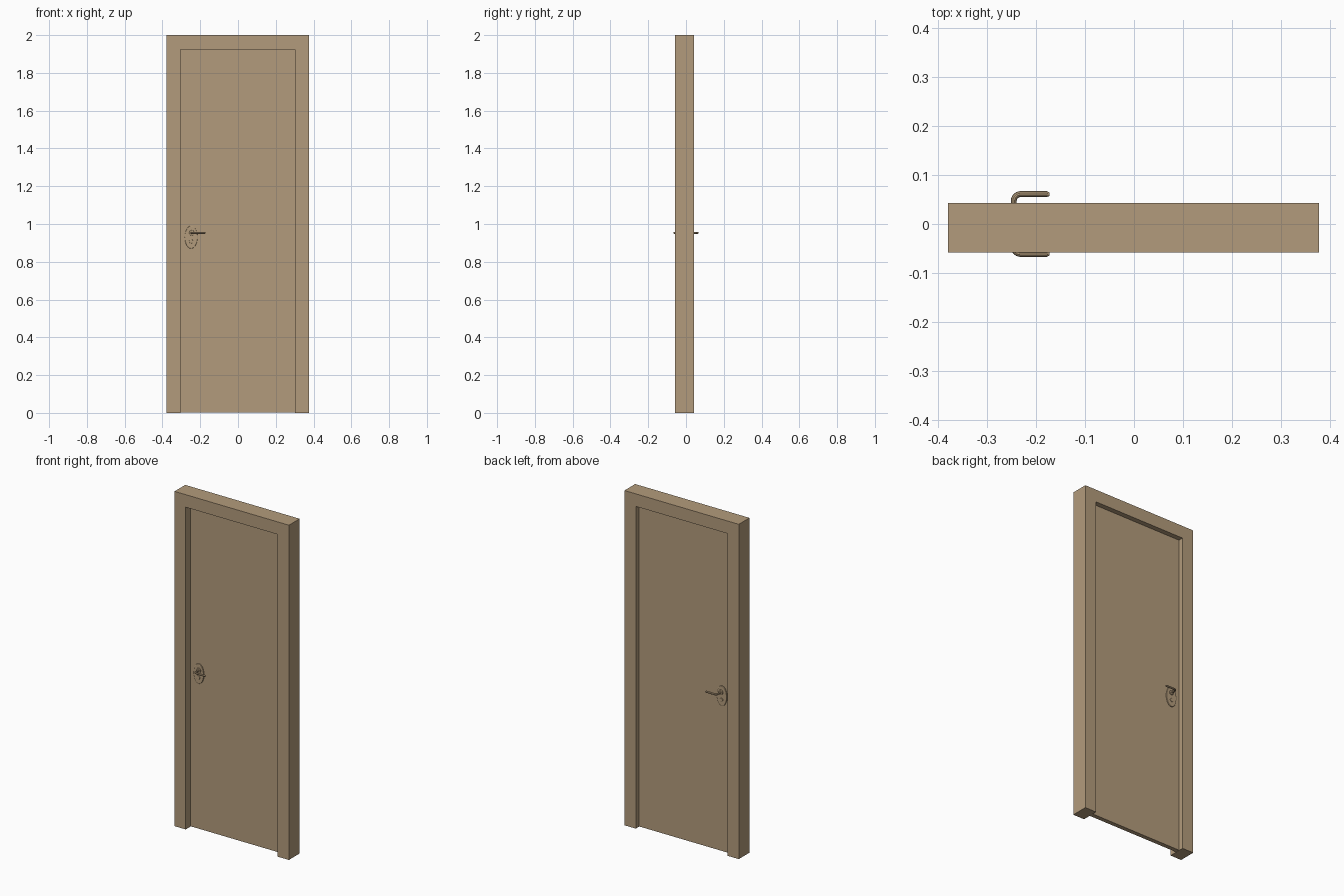
import bpy, bmesh, math

if "Cube" in bpy.data.objects:
    bpy.data.objects.remove(bpy.data.objects["Cube"])

WOOD = (0.45, 0.33, 0.2, 1)
mat = bpy.data.materials.new("wood")
mat.diffuse_color = WOOD
mat.use_nodes = True
mat.node_tree.nodes["Principled BSDF"].inputs["Base Color"].default_value = mat.diffuse_color


def mesh_object(name, bm):
    bmesh.ops.recalc_face_normals(bm, faces=bm.faces)
    me = bpy.data.meshes.new(name)
    bm.to_mesh(me)
    bm.free()
    me.materials.append(mat)
    ob = bpy.data.objects.new(name, me)
    bpy.context.collection.objects.link(ob)
    return ob


def extrude_xz(name, points, y0, y1, bevel=0):
    """Extrude an x-z outline from y0 to y1, optionally rounding its edges."""
    bm = bmesh.new()
    face = bm.faces.new([bm.verts.new((x, y0, z)) for x, z in points])
    out = bmesh.ops.extrude_face_region(bm, geom=[face])
    verts = [v for v in out["geom"] if isinstance(v, bmesh.types.BMVert)]
    bmesh.ops.translate(bm, verts=verts, vec=(0, y1 - y0, 0))
    ob = mesh_object(name, bm)
    if bevel:
        mod = ob.modifiers.new("round", "BEVEL")
        mod.width, mod.segments, mod.limit_method = bevel, 2, "ANGLE"
    return ob


def ellipse(cx, cz, rx, rz, n=32):
    return [(cx + rx * math.cos(2 * math.pi * i / n),
             cz + rz * math.sin(2 * math.pi * i / n)) for i in range(n)]


# Frame: two jambs and a lintel in one upside-down U
extrude_xz("door_frame", [(-0.379, 0), (-0.379, 2), (0.377, 2), (0.377, 0),
                          (0.302, 0), (0.302, 1.925), (-0.305, 1.925), (-0.305, 0)],
           -0.058, 0.043)

# Door leaf, set back between the jambs
T = 0.013
extrude_xz("door_leaf", [(-0.306, 0.002), (-0.306, 1.926), (0.303, 1.926), (0.303, 0.002)], -T, T)

# Handle set on both faces
for side, s in (("front", -1), ("back", 1)):
    def y(d):
        return s * d

    extrude_xz(f"{side}_handle_plate", ellipse(-0.248, 0.93, 0.034, 0.06),
               y(T - 0.002), y(T + 0.007), 0.003)
    extrude_xz(f"{side}_handle_rose", ellipse(-0.245, 0.953, 0.014, 0.014, 24),
               y(T), y(T + 0.014), 0.002)
    extrude_xz(f"{side}_lock_cylinder", ellipse(-0.248, 0.908, 0.011, 0.011, 24),
               y(T), y(T + 0.011), 0.002)

    # Lever: spindle, rounded elbow, then a bar along the door
    r, bend = 0.006, 0.014
    path = [(-0.245, T)]
    for i in range(7):
        a = math.pi - i * math.pi / 12
        path.append((-0.245 + bend + bend * math.cos(a), 0.061 - bend + bend * math.sin(a)))
    path += [(-0.178, 0.061), (-0.172, 0.0605)]
    cu = bpy.data.curves.new(f"{side}_lever", "CURVE")
    cu.dimensions = "3D"
    cu.bevel_depth, cu.bevel_resolution, cu.use_fill_caps = r, 3, True
    sp = cu.splines.new("POLY")
    sp.points.add(len(path) - 1)
    for p, (px, py) in zip(sp.points, path):
        p.co = (px, y(py), 0.953, 1)
    sp.points[-1].radius = 0.6
    cu.materials.append(mat)
    lever = bpy.data.objects.new(f"{side}_lever", cu)
    bpy.context.collection.objects.link(lever)
    bpy.ops.object.select_all(action="DESELECT")
    lever.select_set(True)
    bpy.context.view_layer.objects.active = lever
    bpy.ops.object.convert(target="MESH")
    bpy.ops.object.shade_smooth_by_angle()
